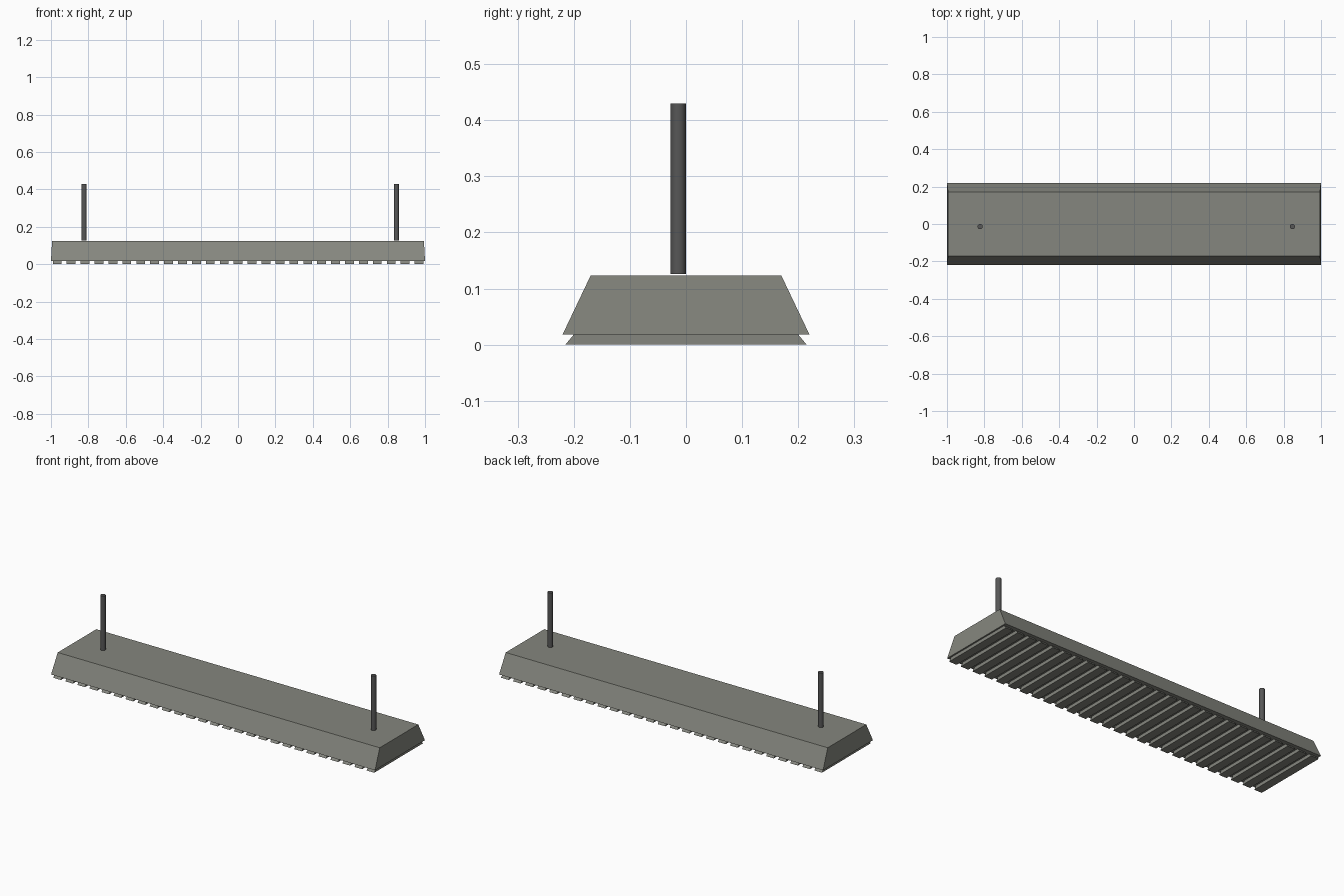
import bpy, bmesh, math

if "Cube" in bpy.data.objects:
    bpy.data.objects.remove(bpy.data.objects["Cube"])

def material(name, c):
    m = bpy.data.materials.new(name)
    m.diffuse_color = (*c, 1)
    m.use_nodes = True
    m.node_tree.nodes["Principled BSDF"].inputs["Base Color"].default_value = m.diffuse_color
    return m

grey = material("warm grey metal", (0.235, 0.24, 0.21))
dark = material("dark grey metal", (0.095, 0.095, 0.095))

def frustum(name, bottom, top, mat):
    """Tapered box; bottom and top are (x0, x1, y half width, z)."""
    bm = bmesh.new()
    rings = []
    for x0, x1, y, z in (bottom, top):
        rings.append([bm.verts.new(p) for p in
                      ((x0, -y, z), (x1, -y, z), (x1, y, z), (x0, y, z))])
    b, t = rings
    bm.faces.new(b[::-1])
    bm.faces.new(t)
    for i in range(4):
        j = (i + 1) % 4
        bm.faces.new((b[i], b[j], t[j], t[i]))
    me = bpy.data.meshes.new(name)
    bm.to_mesh(me)
    bm.free()
    me.materials.append(mat)
    ob = bpy.data.objects.new(name, me)
    bpy.context.collection.objects.link(ob)
    return ob

# Tapered lamp housing
frustum("housing", (-1, 1, 0.22, 0.018), (-0.994, 0.994, 0.17, 0.123), grey)

# Row of louvre slats underneath, undercut at the front and back
slat = frustum("louvre_slats", (-0.99, -0.943, 0.215, 0), (-0.99, -0.943, 0.2, 0.018), grey)
arr = slat.modifiers.new("repeat", 'ARRAY')
arr.count = 27
arr.use_relative_offset = False
arr.use_constant_offset = True
arr.constant_offset_displace = (0.0744, 0, 0)

# Two hanging rods
for name, x in (("left_rod", -0.823), ("right_rod", 0.847)):
    bpy.ops.mesh.primitive_cylinder_add(vertices=12, radius=0.014, depth=0.304,
                                        location=(x, -0.014, 0.278))
    rod = bpy.context.object
    rod.name = name
    rod.data.materials.append(dark)
    bpy.ops.object.shade_smooth_by_angle(angle=math.radians(40))
